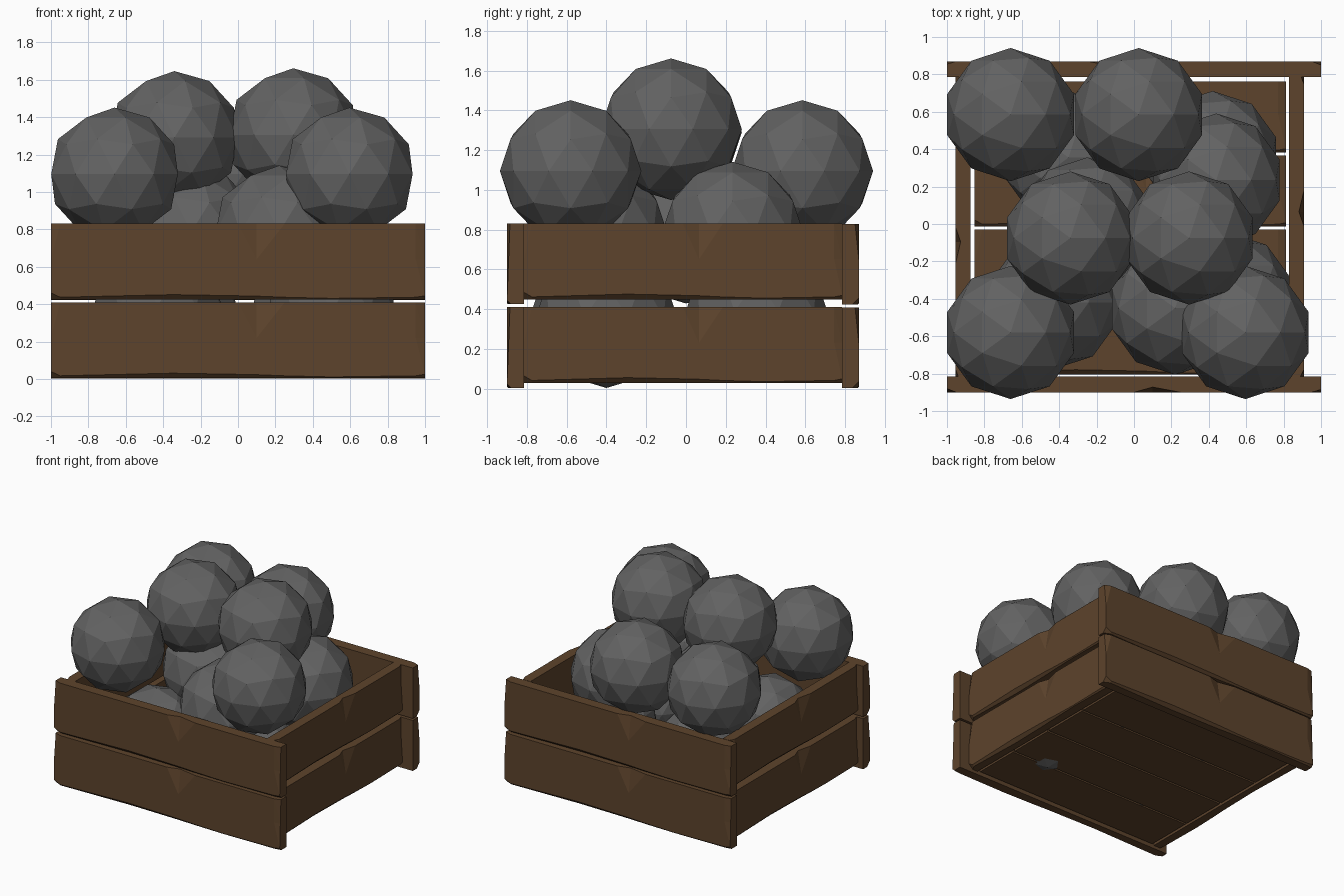
import bpy, bmesh, math
from mathutils import Matrix, Vector

if "Cube" in bpy.data.objects:
    bpy.data.objects.remove(bpy.data.objects["Cube"])


def material(name, rgb):
    m = bpy.data.materials.new(name)
    m.diffuse_color = (*rgb, 1)
    m.use_nodes = True
    m.node_tree.nodes["Principled BSDF"].inputs["Base Color"].default_value = m.diffuse_color
    return m


wood = material("brown wood", (0.11, 0.057, 0.025))
iron = material("dark grey iron", (0.122, 0.122, 0.122))

# Plank stations: position along length, top dent, lower dent, bottom chip (height)
STATIONS = [(-1.0, 0.020, 0.0, 0.035), (-0.95, 0.0, 0.0, 0.012),
            (-0.35, 0.0, 0.0, 0.026), (0.0, 0.0, 0.0, 0.020),
            (0.10, 0.028, 0.0, 0.018), (0.25, 0.0, 0.0, 0.012),
            (0.50, 0.0, 0.0, 0.006), (0.95, 0.0, 0.0, 0.012),
            (1.0, 0.015, 0.012, 0.02)]


def plank(name, length, h, t, loc, rot):
    """Chipped board: outer face at local -y, standing from z=0 to h."""
    bm = bmesh.new()
    rings = []
    for u, top_in, mid_in, chip in STATIONS:
        x = u * length / 2
        section = [(top_in, h), (mid_in, h * 0.53), (0, chip),
                   (chip, 0), (t, 0), (t, h)]
        rings.append([bm.verts.new((x, y, z)) for y, z in section])
    for a, b in zip(rings, rings[1:]):
        for i in range(6):
            j = (i + 1) % 6
            bm.faces.new((a[i], a[j], b[j], b[i]))
    bm.faces.new(rings[0])
    bm.faces.new(rings[-1][::-1])
    bmesh.ops.triangulate(bm, faces=bm.faces[:])
    bmesh.ops.recalc_face_normals(bm, faces=bm.faces[:])
    bm.transform(Matrix.Translation(Vector(loc)) @ rot)
    me = bpy.data.meshes.new(name)
    bm.to_mesh(me)
    bm.free()
    me.materials.append(wood)
    bpy.context.collection.objects.link(bpy.data.objects.new(name, me))


def turn(deg, axis="Z"):
    return Matrix.Rotation(math.radians(deg), 4, axis)


# Crate walls: two rows of boards on each side
for row, z in (("lower", 0.0), ("upper", 0.42)):
    plank(f"front_plank_{row}", 2.0, 0.405, 0.085, (0, -0.90, z + 0.005), turn(0))
    plank(f"back_plank_{row}", 2.0, 0.405, 0.085, (0, 0.87, z + 0.003), turn(180))
    plank(f"right_plank_{row}", 1.60, 0.38, 0.08, (0.91, -0.015, z + 0.03), turn(90))
    plank(f"left_plank_{row}", 1.60, 0.38, 0.08, (-0.955, -0.015, z + 0.03), turn(-90))

# Crate floor: four boards running left to right
for i in range(4):
    plank(f"floor_plank_{i + 1}", 1.665, 0.38, 0.075,
          (-0.02, -0.805 + 0.396 * i, 0.105), turn(-90, "X"))

# Cannonballs in three layers
BALLS = [
    (-0.43, -0.42, 0.39), (0.50, -0.40, 0.36), (0.42, 0.355, 0.39), (-0.35, 0.355, 0.39),
    (0.22, -0.45, 0.785), (0.44, 0.235, 0.785), (-0.25, 0.0, 0.785),
    (-0.66, -0.58, 1.095), (0.595, -0.58, 1.095), (-0.66, 0.585, 1.095), (0.025, 0.585, 1.095),
    (-0.34, -0.075, 1.29), (0.295, -0.075, 1.305),
]
for i, p in enumerate(BALLS):
    bpy.ops.mesh.primitive_ico_sphere_add(subdivisions=2, radius=0.356, location=p)
    ob = bpy.context.object
    ob.name = f"ball_{i + 1}"
    ob.data.materials.append(iron)
